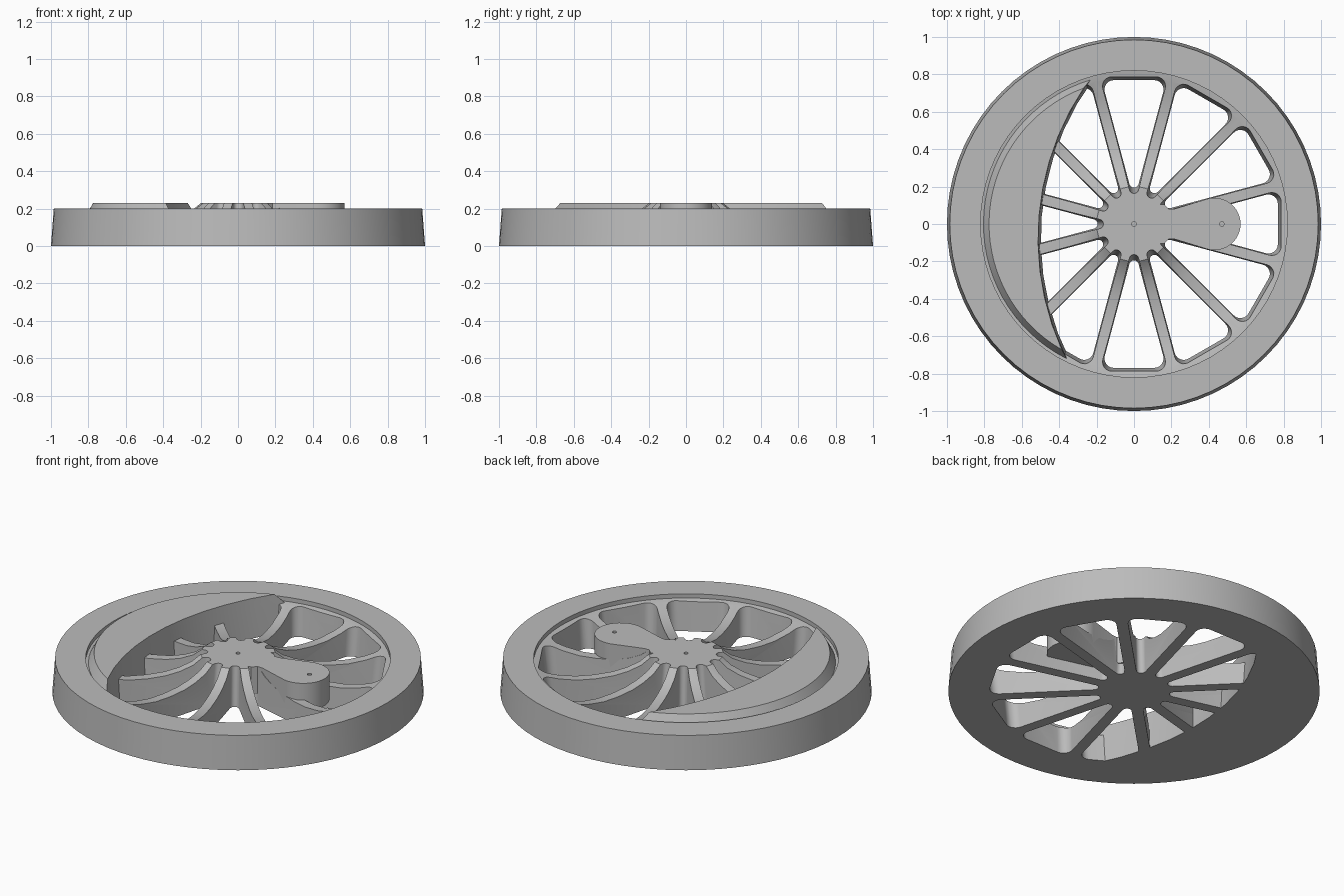
import bpy, bmesh, math
from mathutils import Vector, Matrix

default = bpy.data.objects.get("Cube")
if default:
    bpy.data.objects.remove(default, do_unlink=True)

steel = bpy.data.materials.new("plain grey")
steel.use_nodes = True
GREY = (0.5, 0.5, 0.5, 1)
steel.diffuse_color = GREY
steel.node_tree.nodes["Principled BSDF"].inputs["Base Color"].default_value = GREY


def add_object(name, bm, hidden=False):
    bmesh.ops.recalc_face_normals(bm, faces=bm.faces)
    mesh = bpy.data.meshes.new(name)
    bm.to_mesh(mesh)
    bm.free()
    mesh.materials.append(steel)
    obj = bpy.data.objects.new(name, mesh)
    bpy.context.collection.objects.link(obj)
    obj.hide_render = hidden
    return obj


def loft(bm, rings):
    """Closed solid through matching rings of points."""
    loops = [[bm.verts.new(p) for p in ring] for ring in rings]
    n = len(loops[0])
    for a, b in zip(loops, loops[1:]):
        for i in range(n):
            j = (i + 1) % n
            bm.faces.new((a[i], a[j], b[j], b[i]))
    bm.faces.new(loops[0][::-1])
    bm.faces.new(loops[-1])


def circle(r, z, n, x=0):
    return [(x + r * math.cos(math.tau * i / n), r * math.sin(math.tau * i / n), z) for i in range(n)]


def smooth(obj):
    bpy.ops.object.select_all(action='DESELECT')
    obj.select_set(True)
    bpy.context.view_layer.objects.active = obj
    bpy.ops.object.shade_smooth_by_angle(angle=math.radians(28))


def cut(obj, cutter):
    mod = obj.modifiers.new("cut", 'BOOLEAN')
    mod.operation = 'DIFFERENCE'
    mod.solver = 'EXACT'
    mod.object = cutter
    bpy.context.view_layer.objects.active = obj
    bpy.ops.object.modifier_apply(modifier=mod.name)


# Wheel body: rim, recessed ring, dished spokes and hub as one turned disc
bm = bmesh.new()
profile = [(1, 0), (0.985, 0.2), (0.82, 0.2), (0.82, 0.175), (0.79, 0.17), (0.7, 0.145),
           (0.6, 0.13), (0.5, 0.13), (0.4, 0.14), (0.32, 0.16), (0.25, 0.19), (0.2, 0.23)]
loft(bm, [circle(r, z, 72) for r, z in profile])
wheel = add_object("wheel_body", bm)


# Spoke openings: wedges with rounded corners and drafted walls
def rounded_wedge(half_spoke, chord, z, turn):
    s = math.radians(15)
    apex = Vector((half_spoke / math.sin(s), 0))
    reach = (chord - apex.x) * math.tan(s)
    corners = [apex, Vector((chord, -reach)), Vector((chord, reach))]
    points = []
    for i, radius in enumerate((0.025, 0.05, 0.05)):
        p = corners[i]
        a = (corners[i - 1] - p).normalized()
        b = (corners[(i + 1) % 3] - p).normalized()
        half = a.angle(b) / 2
        mid = (a + b).normalized()
        centre = p + mid * radius / math.sin(half)
        sweep = math.pi / 2 - half
        for k in range(7):
            t = sweep * (k / 3 - 1)
            v = Matrix.Rotation(t, 2) @ -mid
            points.append(centre + v * radius)
    rot = Matrix.Rotation(turn, 2)
    return [(*(rot @ p), z) for p in points]


bm = bmesh.new()
for k in range(12):
    turn = math.tau * k / 12
    loft(bm, [rounded_wedge(0.032, 0.768, -0.01, turn), rounded_wedge(0.023, 0.795, 0.25, turn)])
openings = add_object("opening_cutter", bm, True)
cut(wheel, openings)

# Crank arm with a rounded end
bm = bmesh.new()
side = [(0, 0.1), (0.16, 0.105), (0.185, 0.08), (0.215, 0.08)]
end = []
for i in range(21):
    t = math.radians(102 - 204 * i / 20)
    end.append((0.43 + 0.14 * math.cos(t), 0.14 * math.sin(t)))
outline = side + end + [(x, -y) for x, y in reversed(side)]
loft(bm, [[(x, y, z) for x, y in outline] for z in (0.07, 0.23)])
crank = add_object("crank_arm", bm)

# Small centre marks drilled in the hub and the crank
bm = bmesh.new()
for x in (0, 0.47):
    loft(bm, [circle(0.012, z, 16, x) for z in (0.2, 0.26)])
holes = add_object("hole_cutter", bm, True)
cut(wheel, holes)
cut(crank, holes)
for cutter in (openings, holes):
    bpy.data.objects.remove(cutter, do_unlink=True)


# Crescent counterweight: an outer arc closed by a flatter inner arc
def crescent(z, outer, inner, back=0.94):
    x = (inner ** 2 - outer ** 2 - back ** 2) / (2 * back)
    half_out = math.acos(x / outer)
    half_in = math.acos((x + back) / inner)
    pts = []
    for i in range(33):
        t = half_out * (i / 16 - 1)
        pts.append(Vector((outer * math.cos(t), outer * math.sin(t), z)))
    for i in range(1, 10):
        t = half_in * (1 - i / 5)
        pts.append(Vector((inner * math.cos(t) - back, inner * math.sin(t), z)))
    rot = Matrix.Rotation(math.radians(175.2), 3, 'Z')
    return [rot @ p for p in pts]


bm = bmesh.new()
loft(bm, [crescent(0, 0.805, 1.435), crescent(0.175, 0.805, 1.446), crescent(0.23, 0.775, 1.45)])
weight = add_object("counterweight", bm)

for part in (wheel, crank, weight):
    smooth(part)
